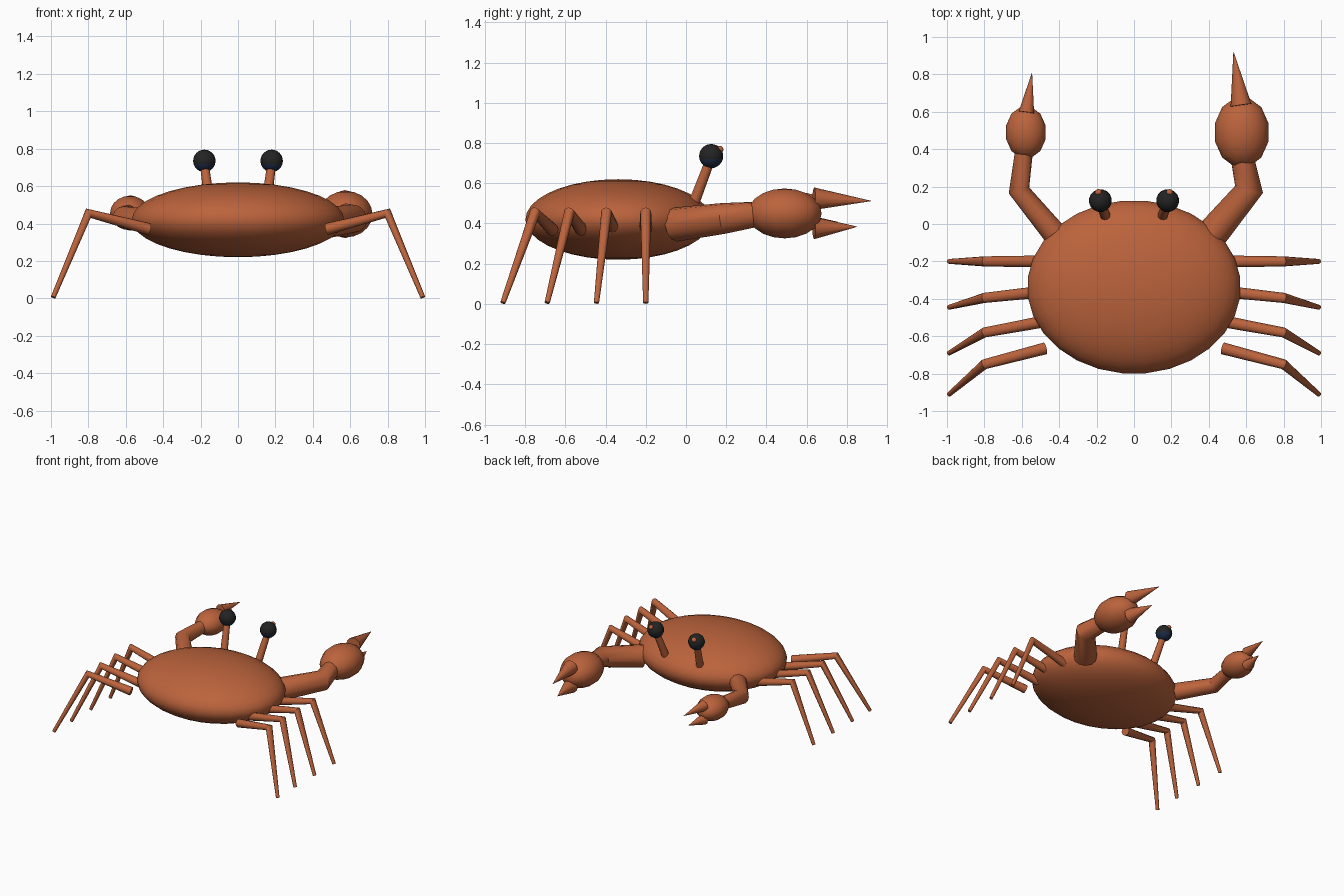
import bpy, math
from mathutils import Vector

cube = bpy.data.objects.get("Cube")
if cube:
    bpy.data.objects.remove(cube, do_unlink=True)


def material(name, rgb):
    m = bpy.data.materials.new(name)
    m.use_nodes = True
    m.diffuse_color = (*rgb, 1)
    m.node_tree.nodes["Principled BSDF"].inputs["Base Color"].default_value = (*rgb, 1)
    return m


SHELL = material("rust_shell", (0.50, 0.125, 0.045))
BLACK = material("eye_black", (0.017, 0.017, 0.018))
NAVY = material("eye_navy", (0.012, 0.025, 0.06))


def select_only(ob):
    bpy.ops.object.select_all(action="DESELECT")
    ob.select_set(True)
    bpy.context.view_layer.objects.active = ob


def tube(name, points, radii):
    """Tapered, capped tube through the points, mitred at its joints."""
    cu = bpy.data.curves.new(name, "CURVE")
    cu.dimensions = "3D"
    cu.bevel_depth = 1
    cu.bevel_resolution = 4
    cu.use_fill_caps = True
    sp = cu.splines.new("POLY")
    sp.points.add(len(points) - 1)
    for p, co, r in zip(sp.points, points, radii):
        p.co = (*co, 1)
        p.radius = r
    ob = bpy.data.objects.new(name, cu)
    bpy.context.collection.objects.link(ob)
    select_only(ob)
    bpy.ops.object.convert(target="MESH")
    ob = bpy.context.object
    ob.name = name
    ob.data.materials.append(SHELL)
    bpy.ops.object.shade_smooth_by_angle(angle=math.radians(40))
    return ob


def ellipsoid(name, center, radii, segments, rings, mat=SHELL):
    """Smooth ellipsoid with a flat facet, not a corner, on each axis."""
    bpy.ops.mesh.primitive_uv_sphere_add(segments=segments, ring_count=rings, radius=1)
    ob = bpy.context.object
    ob.name = name
    ob.rotation_euler.z = math.pi / segments
    bpy.ops.object.transform_apply(location=False, rotation=True, scale=False)
    k = 1 / math.cos(math.pi / segments)
    ob.scale = (radii[0] * k, radii[1] * k, radii[2])
    ob.location = center
    bpy.ops.object.transform_apply(location=False, rotation=False, scale=True)
    ob.data.materials.append(mat)
    bpy.ops.object.shade_smooth()
    return ob


# Body shell
ellipsoid("body", (0, -0.337, 0.42), (0.568, 0.461, 0.2), 28, 18)

# Walking legs: y of root, knee and tip
LEGS = [(-0.2, -0.2, -0.2), (-0.36, -0.395, -0.445),
        (-0.52, -0.58, -0.69), (-0.665, -0.75, -0.91)]

for side, s in (("left", 1), ("right", -1)):
    for i, (root, knee, tip) in enumerate(LEGS, 1):
        tube(f"{side}_leg_{i}",
             [(s * 0.475, root, 0.37), (s * 0.8, knee, 0.455), (s * 0.988, tip, 0.006)],
             [0.032, 0.027, 0.013])

    # Eye stalk, eyeball with a navy underside, and small glint
    tube(f"{side}_eye_stalk", [(s * 0.15, 0.035, 0.49), (s * 0.18, 0.122, 0.72)],
         [0.028, 0.024])
    eye = ellipsoid(f"{side}_eye", (s * 0.18, 0.125, 0.735), (0.06, 0.06, 0.06), 16, 12, BLACK)
    eye.data.materials.append(NAVY)
    for f in eye.data.polygons:
        f.material_index = int(f.center.z < -0.012)
    ellipsoid(f"{side}_eye_glint", (s * 0.19, 0.168, 0.768), (0.018, 0.018, 0.018), 10, 8)

# Arms, the left one larger
tube("left_arm", [(0.42, -0.05, 0.395), (0.615, 0.185, 0.425), (0.578, 0.36, 0.447)],
     [0.085, 0.077, 0.062])
tube("right_arm", [(-0.43, -0.045, 0.41), (-0.615, 0.18, 0.435), (-0.588, 0.39, 0.453)],
     [0.064, 0.057, 0.048])

# Claws: palm plus two pointed fingers
for side, s, c, k in (("left", 1, (0.576, 0.49, 0.45), 1),
                      ("right", -1, (-0.578, 0.49, 0.456), 0.74)):
    c = Vector(c)
    ellipsoid(f"{side}_palm", c, (0.143 * k, 0.184 * k, 0.124 * k), 12, 10)
    for name, base, tip in (("upper", (-0.004, 0.145, 0.073), (-0.044, 0.43, 0.062)),
                            ("lower", (-0.004, 0.145, -0.072), (-0.036, 0.36, -0.066))):
        ends = [c + Vector((s * x, y, z)) * k for x, y, z in (base, tip)]
        tube(f"{side}_{name}_finger", ends, [0.056 * k, 0.0008])
